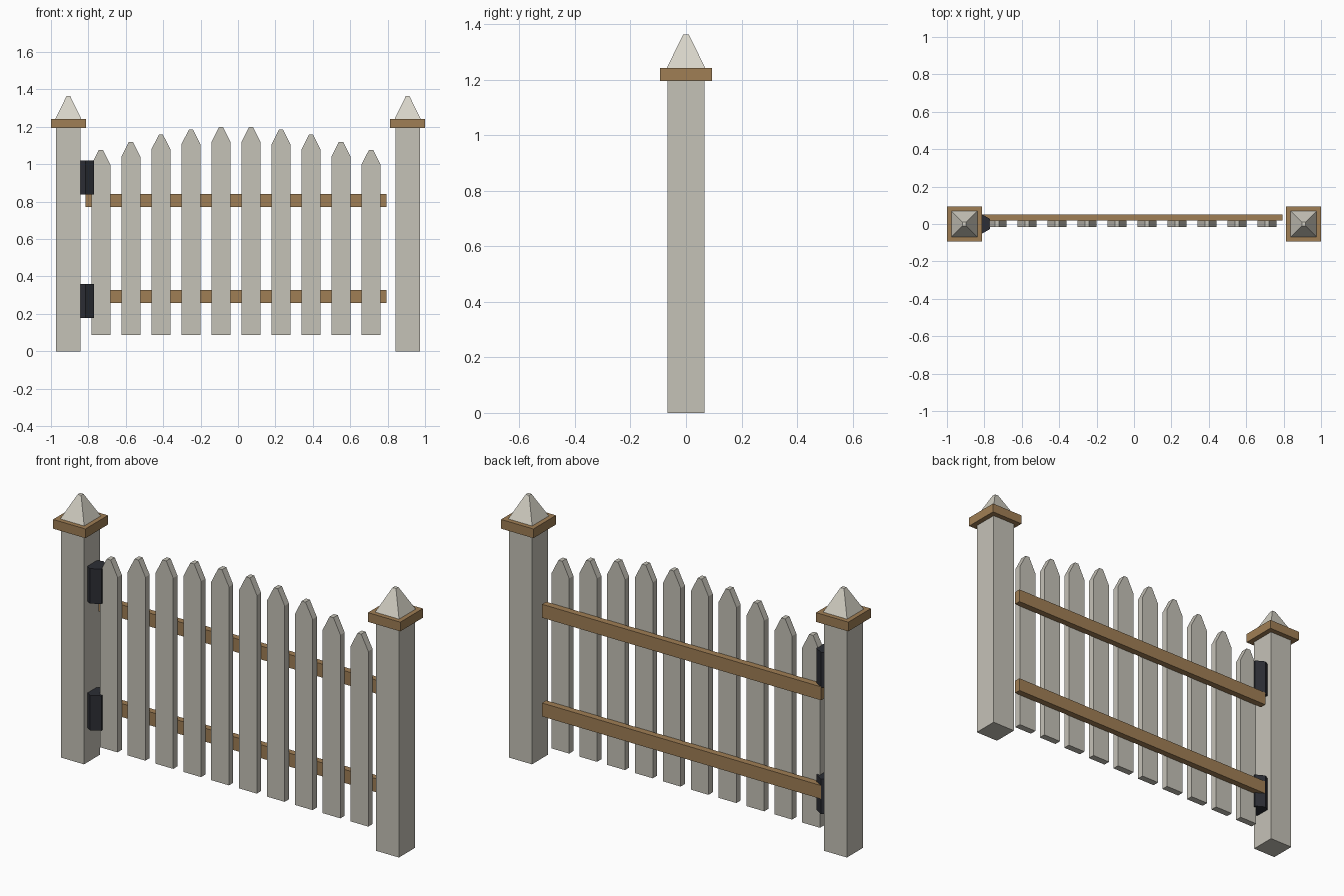
import bpy
import bmesh
from math import sin, cos, pi

if "Cube" in bpy.data.objects:
    bpy.data.objects.remove(bpy.data.objects["Cube"])


def material(name, color):
    m = bpy.data.materials.new(name)
    m.diffuse_color = (*color, 1)
    m.use_nodes = True
    m.node_tree.nodes["Principled BSDF"].inputs["Base Color"].default_value = m.diffuse_color
    return m


PAINT = material("weathered_paint", (0.56, 0.54, 0.475))
PALE = material("pale_paint", (0.68, 0.655, 0.575))
WOOD = material("wood", (0.35, 0.21, 0.09))
IRON = material("dark_iron", (0.025, 0.027, 0.035))


def loft(name, rings, mat):
    """Closed solid between two matching rings of points."""
    bm = bmesh.new()
    a, b = [[bm.verts.new(p) for p in ring] for ring in rings]
    n = len(a)
    bm.faces.new(a)
    bm.faces.new(b)
    for i in range(n):
        j = (i + 1) % n
        bm.faces.new((a[i], a[j], b[j], b[i]))
    bmesh.ops.recalc_face_normals(bm, faces=bm.faces)
    mesh = bpy.data.meshes.new(name)
    bm.to_mesh(mesh)
    bm.free()
    mesh.materials.append(mat)
    obj = bpy.data.objects.new(name, mesh)
    bpy.context.collection.objects.link(obj)
    return obj


def rect(x0, x1, y0, y1, z):
    return [(x0, y0, z), (x1, y0, z), (x1, y1, z), (x0, y1, z)]


def square_block(name, x, r0, r1, z0, z1, mat):
    loft(name, [rect(x - r, x + r, -r, r, z) for r, z in ((r0, z0), (r1, z1))], mat)


# Gate posts with cap plates and truncated pyramid finials
for side, x in (("left", -0.907), ("right", 0.907)):
    square_block(side + "_post", x, 0.066, 0.066, 0, 1.195, PAINT)
    square_block(side + "_post_cap", x, 0.093, 0.093, 1.195, 1.243, WOOD)
    square_block(side + "_finial", x, 0.069, 0.010, 1.243, 1.364, PALE)

# Pickets with pointed tops that follow an arch
CENTER = -0.011
heights = [1.077, 1.12, 1.158, 1.185, 1.198]
for i, top in enumerate(heights + heights[::-1]):
    x = CENTER + (i - 4.5) * 0.1605
    w, t, shoulder = 0.051, 0.011, top - 0.079
    outline = [(x - w, 0.086), (x + w, 0.086), (x + w, shoulder),
               (x + t, top), (x - t, top), (x - w, shoulder)]
    loft(f"picket_{i + 1}", [[(px, y, pz) for px, pz in outline] for y in (-0.017, 0.018)], PAINT)

# Rails behind the pickets
for name, z in (("lower_rail", 0.292), ("upper_rail", 0.806)):
    loft(name, [rect(CENTER - 0.804, CENTER + 0.804, 0.018, 0.052, z + d)
                for d in (-0.035, 0.035)], WOOD)

# Six-sided hinge barrels on the left post
for name, z in (("lower_hinge", 0.27), ("upper_hinge", 0.93)):
    angles = [pi / 6 + k * pi / 3 for k in range(6)]
    loft(name, [[(-0.815 + 0.053 * cos(a), 0.053 * sin(a), z + d) for a in angles]
                for d in (-0.091, 0.091)], IRON)
